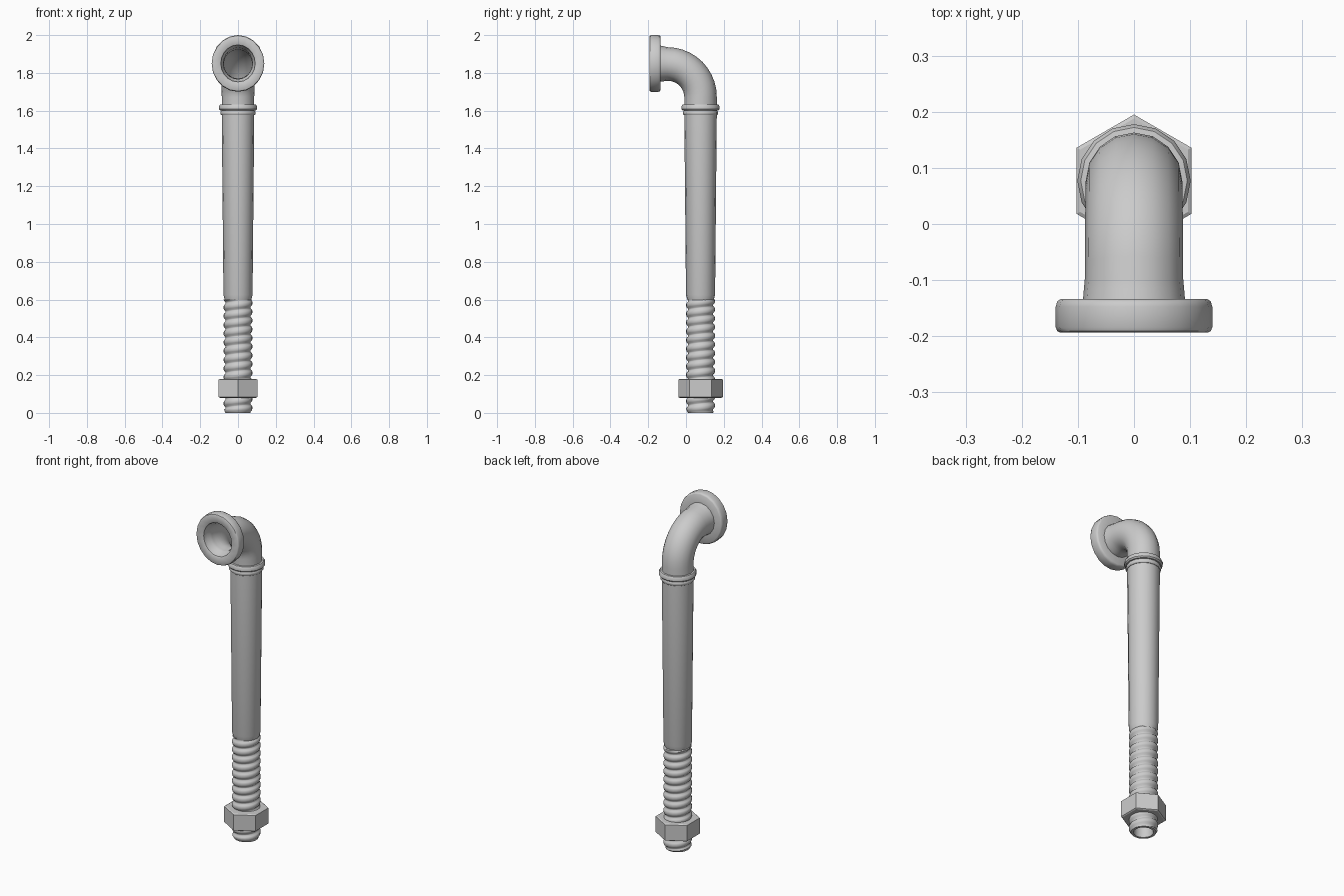
import bpy, bmesh
from math import sin, cos, pi, radians

if "Cube" in bpy.data.objects:
    bpy.data.objects.remove(bpy.data.objects["Cube"])

AXIS_Y = 0.077  # y position of the vertical pipe axis


def finish(name, bm, angle=40):
    bmesh.ops.remove_doubles(bm, verts=bm.verts, dist=1e-5)
    bmesh.ops.recalc_face_normals(bm, faces=bm.faces)
    me = bpy.data.meshes.new(name)
    bm.to_mesh(me)
    bm.free()
    ob = bpy.data.objects.new(name, me)
    bpy.context.collection.objects.link(ob)
    bpy.ops.object.select_all(action='DESELECT')
    ob.select_set(True)
    bpy.context.view_layer.objects.active = ob
    bpy.ops.object.shade_smooth_by_angle(angle=radians(angle))
    return ob


def loft(name, rings, closed=False, angle=40):
    """Skin a list of rings of points; closed joins the last ring to the first."""
    bm = bmesh.new()
    vs = [[bm.verts.new(p) for p in ring] for ring in rings]
    pairs = list(zip(vs, vs[1:])) + ([(vs[-1], vs[0])] if closed else [])
    for a, b in pairs:
        n = len(a)
        for i in range(n):
            j = (i + 1) % n
            bm.faces.new((a[i], a[j], b[j], b[i]))
    return finish(name, bm, angle)


def lathe(name, profile, closed=False, sides=16):
    """Turn (radius, z) points around the pipe axis."""
    rings = [[(r * cos(2 * pi * i / sides), AXIS_Y + r * sin(2 * pi * i / sides), z)
              for i in range(sides)] for r, z in profile]
    return loft(name, rings, closed)


# Tapered main pipe
lathe("main_pipe", [(0.055, 0.598), (0.070, 0.598), (0.077, 0.625),
                    (0.086, 1.58), (0.086, 1.62)])

# Double collar rings
lathe("lower_collar_ring", [(0.080, 1.575), (0.088, 1.576), (0.093, 1.582), (0.093, 1.592),
                            (0.088, 1.600), (0.080, 1.602)], True)
lathe("upper_collar_ring", [(0.076, 1.600), (0.095, 1.601), (0.101, 1.608), (0.101, 1.622),
                            (0.095, 1.632), (0.076, 1.635)], True)

# Elbow: (y, z, tilt, widening) stations along a quarter bend, hollow wall
CY, CZ, BEND = -0.098, 1.672, 0.175
stations = [(AXIS_Y, 1.61, 0, 0)]
for k in range(11):
    a = pi / 2 * k / 10
    stations.append((CY + BEND * cos(a), CZ + BEND * sin(a), a, 0.003 * k / 10))
stations += [(-0.115, 1.848, pi / 2, 0.006), (-0.138, 1.849, pi / 2, 0.010)]


def elbow_rings(radius):
    rings = []
    for y, z, a, w in stations:
        r = radius + w
        rings.append([(r * cos(t) * (1 - w * 5), y + r * sin(t) * cos(a), z + r * sin(t) * sin(a))
                      for t in (2 * pi * i / 16 for i in range(16))])
    return rings


loft("elbow", elbow_rings(0.086) + elbow_rings(0.074)[::-1], True)

# Round mouth flange, slightly taller than wide
profile = [(0.082, -0.134), (0.141, -0.134), (0.147, -0.138), (0.150, -0.147),
           (0.150, -0.184), (0.147, -0.191), (0.143, -0.193), (0.104, -0.193),
           (0.098, -0.189), (0.094, -0.165), (0.084, -0.150)]
loft("mouth_flange", [[(0.93 * r * sin(2 * pi * i / 20), y, 1.85 + r * cos(2 * pi * i / 20))
                       for i in range(20)] for r, y in profile], True)

# Screw thread: one helical profile repeated and trimmed to length
PITCH, TOP, N = 0.0462, 0.602, 24
section = [(0.0, 0.066), (0.15, 0.066), (0.32, 0.074), (0.50, 0.0765), (0.70, 0.0765), (0.87, 0.073)]
bm = bmesh.new()
columns = []
for j in range(N + 1):
    t = 2 * pi * j / N
    col = []
    for turn in range(-2, 15):
        for f, r in section:
            z = min(max((turn + f + j / N) * PITCH, 0.0), TOP)
            r = min(r, 0.066 + z * 0.6)
            if z in (0.0, TOP):
                r = 0.066
            col.append(bm.verts.new((r * cos(t), AXIS_Y + r * sin(t), z)))
    columns.append(col)
for a, b in zip(columns, columns[1:]):
    for k in range(len(a) - 1):
        bm.faces.new((a[k], b[k], b[k + 1], a[k + 1]))
bmesh.ops.dissolve_degenerate(bm, edges=bm.edges, dist=1e-5)
finish("screw_thread", bm, 50)

# Bore inside the threaded end
lathe("thread_bore", [(0.066, 0.0), (0.052, 0.0), (0.050, 0.006), (0.050, 0.60)], sides=24)

# Hexagonal nut with softened edges
nut = [(0.060, 0.080), (0.111, 0.080), (0.118, 0.084), (0.118, 0.176), (0.111, 0.180), (0.060, 0.180)]
loft("hex_nut", [[(r * sin(pi / 3 * i), AXIS_Y + r * cos(pi / 3 * i), z) for i in range(6)]
                 for r, z in nut], True, 25)
